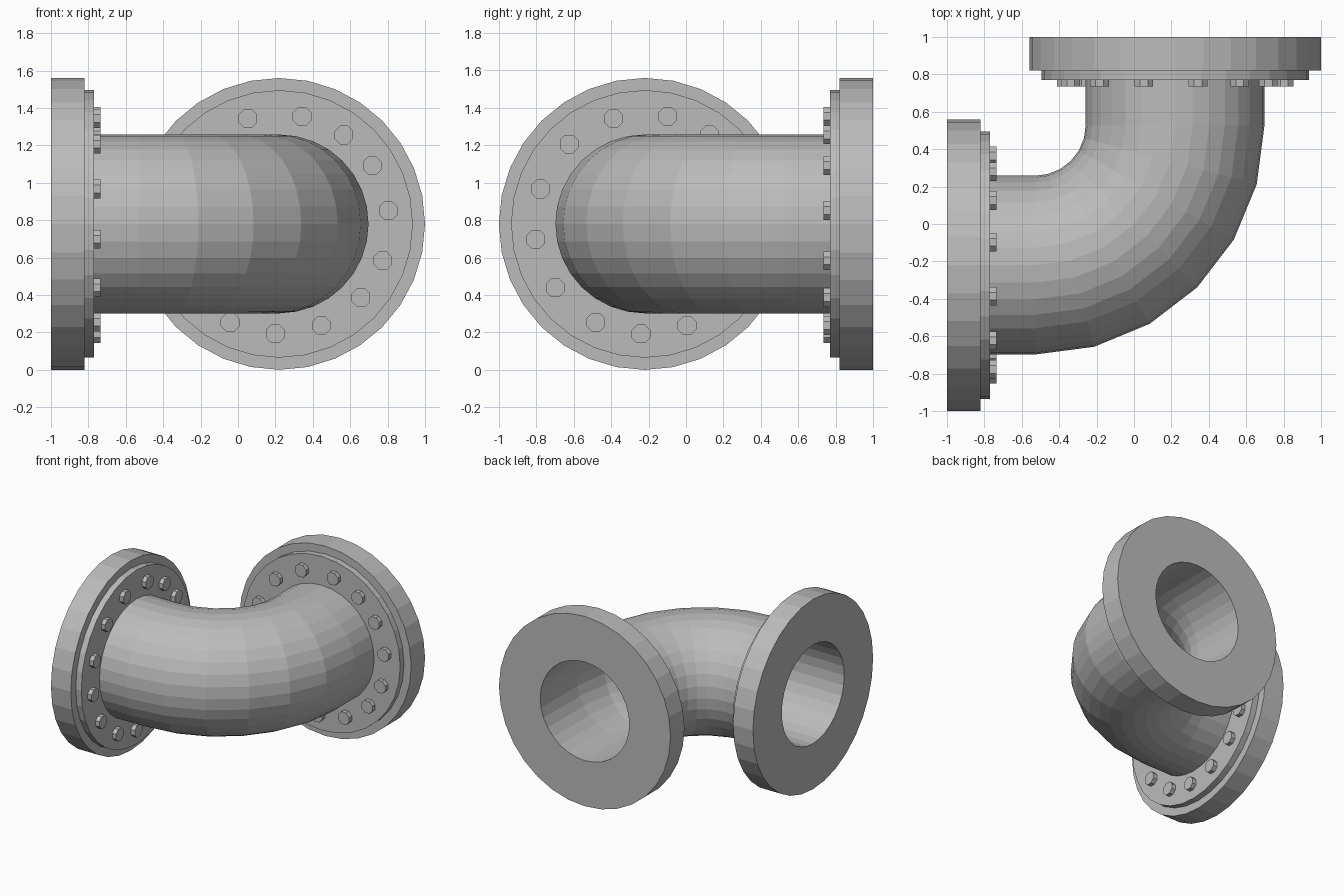
import bpy, bmesh
from math import sin, cos, pi, radians
from mathutils import Matrix, Vector

if "Cube" in bpy.data.objects:
    bpy.data.objects.remove(bpy.data.objects["Cube"], do_unlink=True)

SIDES = 32
AXIS_Z = 0.78       # height of the pipe centreline
OFFSET = 0.22       # sideways offset of each opening
BEND = 0.75         # centreline radius of the elbow
CORNER = 0.53       # where the straight runs meet the bend
OUTER, BORE = 0.478, 0.405
SEAT = 0.77         # plane the bolts sit on

metal = bpy.data.materials.new("grey metal")
metal.use_nodes = True
grey = (0.5, 0.5, 0.5, 1)
metal.diffuse_color = grey
metal.node_tree.nodes["Principled BSDF"].inputs["Base Color"].default_value = grey


def finish(bm, name):
    bmesh.ops.recalc_face_normals(bm, faces=bm.faces)
    mesh = bpy.data.meshes.new(name)
    bm.to_mesh(mesh)
    bm.free()
    mesh.materials.append(metal)
    obj = bpy.data.objects.new(name, mesh)
    bpy.context.collection.objects.link(obj)
    return obj


def skin(name, stations):
    """Closed skin through rings given as (x, y, side direction angle, radius)."""
    bm = bmesh.new()
    rings = []
    for x, y, a, r in stations:
        side = Vector((cos(a), sin(a), 0))
        rings.append([bm.verts.new(Vector((x, y, AXIS_Z)) + r * (
            side * cos(t) + Vector((0, 0, sin(t)))))
            for t in (2 * pi * i / SIDES for i in range(SIDES))])
    for k, ring in enumerate(rings):
        nxt = rings[(k + 1) % len(rings)]
        for i in range(SIDES):
            j = (i + 1) % SIDES
            bm.faces.new((ring[i], ring[j], nxt[j], nxt[i]))
    return finish(bm, name)


def run(radius, end):
    """Stations along the elbow from the back opening to the right opening."""
    path = [(OFFSET, end, 0, radius)]
    for k in range(7):
        a = -k * pi / 12
        path.append((-CORNER + BEND * cos(a), CORNER + BEND * sin(a), a, radius))
    return path + [(-end, -OFFSET, -pi / 2, radius)]


# Elbow pipe, outer wall and bore in one closed shell
skin("elbow_pipe", run(OUTER, SEAT) + run(BORE, 1)[::-1])

# Stepped flange profile: radius, distance from the centre
PROFILE = [(BORE, 1), (0.78, 1), (0.78, 0.82), (0.715, 0.82), (0.715, SEAT), (OUTER, SEAT)]
skin("back_flange", [(OFFSET, d, 0, r) for r, d in PROFILE])
skin("right_flange", [(-d, -OFFSET, pi / 2, r) for r, d in PROFILE])

# Bolts, slightly uneven around each flange
ANGLES = [7, 32, 54, 78, 106.5, 133.5, 161.5, 188, 215.5, 243.5, 268, 292.5, 318, 340.5]


def bolts(name, place):
    bm = bmesh.new()
    for deg in ANGLES:
        a = radians(deg)
        spot = Matrix.Translation((0.588 * cos(a), 0, 0.588 * sin(a)))
        turn = Matrix.Rotation(pi / 2, 4, "X") @ Matrix.Rotation(pi / 8, 4, "Z")
        bmesh.ops.create_cone(bm, cap_ends=True, segments=8, radius1=0.054,
                              radius2=0.054, depth=0.05, matrix=place @ spot @ turn)
    finish(bm, name)


MID = SEAT - 0.01
bolts("back_bolts", Matrix.Translation((OFFSET, MID, AXIS_Z)))
bolts("right_bolts", Matrix.Translation((-MID, -OFFSET, AXIS_Z)) @ Matrix.Rotation(pi / 2, 4, "Z"))
